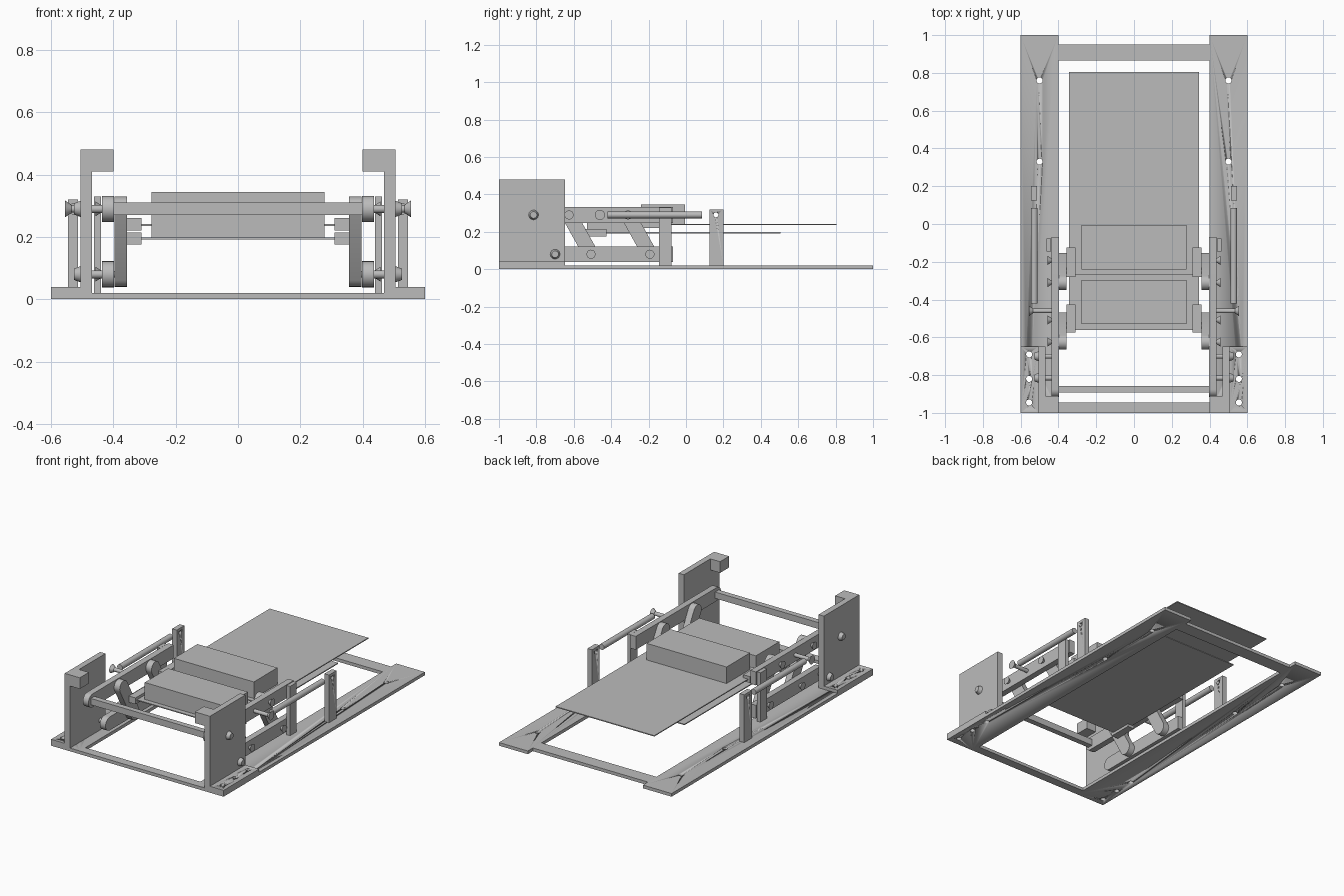
import bpy, bmesh, math
from mathutils import Matrix, Vector

if "Cube" in bpy.data.objects:
    bpy.data.objects.remove(bpy.data.objects["Cube"])

grey = bpy.data.materials.new("plain grey")
grey.diffuse_color = (0.5, 0.5, 0.5, 1)
grey.use_nodes = True
grey.node_tree.nodes["Principled BSDF"].inputs["Base Color"].default_value = grey.diffuse_color


def finish(name, bm):
    bmesh.ops.recalc_face_normals(bm, faces=bm.faces)
    me = bpy.data.meshes.new(name)
    bm.to_mesh(me)
    bm.free()
    me.materials.append(grey)
    ob = bpy.data.objects.new(name, me)
    bpy.context.collection.objects.link(ob)
    bpy.context.view_layer.objects.active = ob
    bpy.ops.object.select_all(action='DESELECT')
    ob.select_set(True)
    bpy.ops.object.shade_smooth_by_angle(angle=math.radians(35))
    return ob


def box(name, x0, x1, y0, y1, z0, z1):
    bm = bmesh.new()
    bmesh.ops.create_cube(bm, size=1)
    for v in bm.verts:
        v.co = ((x0 + x1) / 2 + v.co.x * (x1 - x0),
                (y0 + y1) / 2 + v.co.y * (y1 - y0),
                (z0 + z1) / 2 + v.co.z * (z1 - z0))
    return finish(name, bm)


def rod(name, a, b, r1, r2=None):
    """Round bar or cone from point a to point b."""
    a, b = Vector(a), Vector(b)
    rot = (b - a).to_track_quat('Z', 'Y').to_matrix().to_4x4()
    bm = bmesh.new()
    bmesh.ops.create_cone(bm, cap_ends=True, segments=24, radius1=r1,
                          radius2=r1 if r2 is None else r2, depth=(b - a).length,
                          matrix=Matrix.Translation((a + b) / 2) @ rot)
    return finish(name, bm)


def prism(name, pts, axis, lo, hi):
    """Extrude an outline along x (points are y, z) or z (points are x, y)."""
    bm = bmesh.new()
    vs = [bm.verts.new((lo, *p) if axis == 'x' else (*p, lo)) for p in pts]
    face = bm.faces.new(vs)
    new = bmesh.ops.extrude_face_region(bm, geom=[face])['geom']
    step = Vector((hi - lo, 0, 0)) if axis == 'x' else Vector((0, 0, hi - lo))
    bmesh.ops.translate(bm, vec=step, verts=[g for g in new if isinstance(g, bmesh.types.BMVert)])
    return finish(name, bm)


def capsule(a, b, r, n=12):
    """Outline of a bar with a round end at each of the points a and b."""
    t = math.atan2(b[1] - a[1], b[0] - a[0])
    pts = []
    for c, start in ((b, t - math.pi / 2), (a, t + math.pi / 2)):
        pts += [(c[0] + r * math.cos(start + math.pi * i / n),
                 c[1] + r * math.sin(start + math.pi * i / n)) for i in range(n + 1)]
    return pts


def drill(ob, holes):
    """Cut round holes given as (start, end, radius)."""
    for a, b, r in holes:
        cutter = rod("hole_cutter", a, b, r)
        mod = ob.modifiers.new("hole", 'BOOLEAN')
        mod.object, mod.solver = cutter, 'EXACT'
        bpy.context.view_layer.objects.active = ob
        bpy.ops.object.modifier_apply(modifier=mod.name)
        bpy.data.objects.remove(cutter)


# Base frame: two rails and two cross pieces
for s, side in ((1, "right"), (-1, "left")):
    def sbox(name, x0, x1, *rest):
        return box(f"{side}_{name}", min(s * x0, s * x1), max(s * x0, s * x1), *rest)

    def srod(name, x0, x1, y, z, r1, r2=None):
        return rod(f"{side}_{name}", (s * x0, y, z), (s * x1, y, z), r1, r2)

    rail = sbox("base_rail", 0.4, 0.6, -1, 1, 0, 0.02)
    drill(rail, [((s * x, y, -0.1), (s * x, y, 0.1), 0.016)
                 for x, y in ((0.5, 0.76), (0.5, 0.33), (0.555, -0.69), (0.555, -0.82), (0.555, -0.945))])

    # Angle bracket with foot, upright plate and stop block
    foot = sbox("bracket_foot", 0.505, 0.6, -1, -0.648, 0.02, 0.04)
    drill(foot, [((s * 0.555, y, 0), (s * 0.555, y, 0.1), 0.016) for y in (-0.69, -0.82, -0.945)])
    sbox("bracket_plate", 0.468, 0.505, -1, -0.648, 0.02, 0.48)
    sbox("stop_block", 0.4, 0.468, -1, -0.91, 0.41, 0.48)

    # Round-ended upper and lower side bars
    for name, y0, z in (("upper_bar", -0.875, 0.29), ("lower_bar", -0.705, 0.08)):
        pts = capsule((y0, z), (-0.15, z), 0.042)
        pts = [(-0.07 if p[0] > -0.149 else p[0], p[1]) for p in pts]
        pts = [(-0.07, z - 0.042), (-0.07, z + 0.042)] + capsule((y0, z), (-0.15, z), 0.042)[13:]
        prism(f"{side}_{name}", pts, 'x', s * 0.398, s * 0.437)

    # Swinging links between the bars
    for y in (-0.625, -0.31):
        prism(f"{side}_link", capsule((y, 0.29), (y + 0.117, 0.08), 0.04), 'x', s * 0.357, s * 0.396)

    # Pivot screws with conical heads on the bars and on the plate
    for y, z in ((-0.625, 0.29), (-0.31, 0.29), (-0.508, 0.08), (-0.193, 0.08)):
        srod("link_screw", 0.39, 0.445, y, z, 0.011)
        srod("link_screw_head", 0.438, 0.458, y, z, 0.011, 0.024)
    for y, z in ((-0.815, 0.29), (-0.70, 0.08)):
        srod("plate_screw", 0.43, 0.51, y, z, 0.013)
        srod("plate_screw_head", 0.505, 0.527, y, z, 0.026, 0.018)

    # Support post, spring post, spring rod and its pin
    sbox("support_post", 0.44, 0.463, -0.145, -0.078, 0.02, 0.33)
    post = sbox("spring_post", 0.513, 0.545, 0.125, 0.2, 0.02, 0.32)
    drill(post, [((s * 0.45, 0.16, 0.29), (s * 0.6, 0.16, 0.29), 0.013)])
    rod(f"{side}_spring_rod", (s * 0.528, -0.42, 0.29), (s * 0.528, 0.085, 0.29), 0.018)
    srod("spring_pin", 0.43, 0.545, -0.46, 0.29, 0.012)
    srod("spring_pin_head", 0.535, 0.555, -0.46, 0.29, 0.013, 0.027)

    # Holders gripping the two trays
    sbox("front_holder", 0.31, 0.357, -0.575, -0.425, 0.175, 0.215)
    sbox("rear_holder", 0.31, 0.357, -0.28, -0.125, 0.22, 0.26)

box("front_cross_piece", -0.4, 0.4, -1, -0.945, 0, 0.02)
box("rear_cross_piece", -0.4, 0.4, 0.865, 0.95, 0, 0.02)
box("handle_bar", -0.4, 0.4, -0.893, -0.858, 0.27, 0.31)

# Sliding trays and the blocks on them
box("lower_tray", -0.343, 0.343, -0.56, 0.505, 0.192, 0.198)
box("upper_tray", -0.343, 0.343, -0.27, 0.805, 0.235, 0.241)
box("front_block", -0.278, 0.278, -0.53, -0.297, 0.198, 0.304)
box("rear_block", -0.278, 0.278, -0.24, -0.006, 0.241, 0.345)
